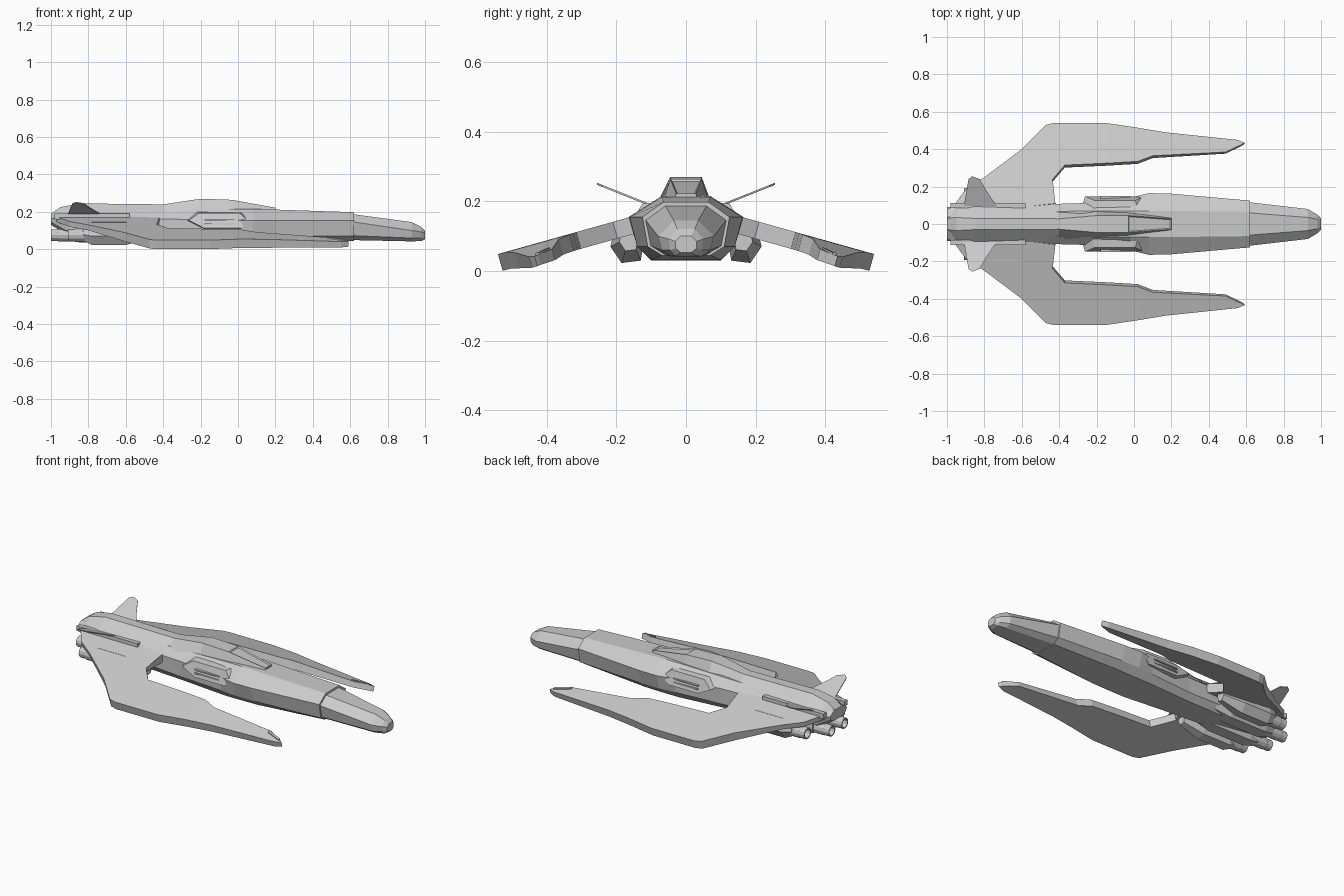
import bpy, bmesh, math
from mathutils import Vector

if "Cube" in bpy.data.objects:
    bpy.data.objects.remove(bpy.data.objects["Cube"])

hull_grey = bpy.data.materials.new("hull_grey")
hull_grey.diffuse_color = (0.6, 0.6, 0.6, 1)
hull_grey.use_nodes = True
hull_grey.node_tree.nodes["Principled BSDF"].inputs["Base Color"].default_value = hull_grey.diffuse_color


def finish(name, bm, mirror=False):
    """Turn a bmesh into a flat-shaded grey object, optionally mirrored across y."""
    bmesh.ops.recalc_face_normals(bm, faces=bm.faces)
    me = bpy.data.meshes.new(name)
    bm.to_mesh(me)
    bm.free()
    me.materials.append(hull_grey)
    ob = bpy.data.objects.new(name, me)
    bpy.context.collection.objects.link(ob)
    if mirror:
        mod = ob.modifiers.new("mirror", 'MIRROR')
        mod.use_axis = (False, True, False)
    return ob


def loft(rings):
    """Skin closed rings of points and cap both ends."""
    bm = bmesh.new()
    rows = [[bm.verts.new(p) for p in r] for r in rings]
    n = len(rows[0])
    for a, b in zip(rows, rows[1:]):
        for i in range(n):
            j = (i + 1) % n
            bm.faces.new((a[i], a[j], b[j], b[i]))
    bm.faces.new(rows[0])
    bm.faces.new(rows[-1])
    return bm


def symmetric(x, half):
    return [(x, y, z) for y, z in half] + [(x, -y, z) for y, z in reversed(half)]


def box(name, x, y, z, mirror=True):
    ring = lambda px: [(px, y[0], z[0]), (px, y[1], z[0]), (px, y[1], z[1]), (px, y[0], z[1])]
    return finish(name, loft([ring(x[0]), ring(x[1])]), mirror)


# Main hull: x, then top, shoulder, chine and keel as (half width, height)
hull = [
    (-1.00, (.04, .19), (.08, .165), (.07, .145), (.05, .13)),
    (-0.92, (.05, .20), (.105, .165), (.09, .10), (.06, .08)),
    (-0.55, (.06, .20), (.105, .165), (.10, .08), (.07, .04)),
    (-0.30, (.07, .21), (.11, .16), (.11, .07), (.08, .035)),
    (-0.02, (.07, .215), (.14, .155), (.13, .07), (.10, .03)),
    (0.08, (.07, .215), (.165, .155), (.14, .07), (.10, .03)),
    (0.20, (.07, .212), (.162, .155), (.14, .07), (.10, .032)),
    (0.62, (.065, .198), (.125, .155), (.11, .07), (.07, .045)),
]
finish("main_hull", loft([symmetric(s[0], s[1:]) for s in hull]))

# Nose cap, slightly smaller than the hull it joins
nose = [
    (0.61, (.06, .188), (.117, .147), (.102, .073), (.065, .049)),
    (0.93, (.035, .145), (.08, .10), (.07, .06), (.045, .042)),
    (0.98, (.025, .12), (.05, .092), (.045, .06), (.03, .044)),
    (1.00, (.015, .10), (.03, .085), (.03, .065), (.015, .053)),
]
finish("nose_cap", loft([symmetric(s[0], s[1:]) for s in nose]))

# Dorsal spine with the canopy at its front end
spine = [
    (-1.00, (.03, .19), (.07, .15)),
    (-0.95, (.035, .225), (.09, .17)),
    (-0.85, (.03, .245), (.105, .18)),
    (-0.40, (.028, .24), (.09, .18)),
    (-0.20, (.045, .27), (.075, .19)),
    (-0.03, (.045, .264), (.065, .20)),
    (0.20, (.028, .222), (.036, .20)),
]
bm = loft([symmetric(s[0], s[1:]) for s in spine])
bmesh.ops.recalc_face_normals(bm, faces=bm.faces)
glass = [f for f in bm.faces if f.calc_center_median().x > 0.05 and f.normal.z > 0.8]
bmesh.ops.inset_individual(bm, faces=glass, thickness=0.008, depth=-0.006)
finish("spine_and_canopy", bm)

# Swept wings with forward prongs: inner edge and outer edge points, tail to tip
edges = [
    ((-.97, .09), (-.90, .185)), ((-.80, .09), (-.80, .25)), ((-.60, .09), (-.60, .40)),
    ((-.42, .11), (-.55, .45)), ((-.46, .21), (-.47, .53)), ((-.37, .315), (-.43, .54)),
    ((-.15, .325), (-.15, .54)), ((.02, .335), (.02, .515)), ((.10, .365), (.17, .49)),
    ((.49, .385), (.55, .45)), ((.575, .425), (.59, .435)),
]


def wing_top(x, y):
    return Vector((x, y, 0.2 - 0.28 * y - 0.06 * max(x, 0)))


down = Vector((0, -0.27, -0.96))
rings = []
for inner, outer in edges:
    a, b = wing_top(*inner), wing_top(*outer)
    t = 0.03 if inner[0] < -0.7 else 0.05 - 0.035 * max(inner[0], 0)
    rings.append([a, b, b + down * t, a + down * t])
bm = loft(rings)
bmesh.ops.triangulate(bm, faces=bm.faces)
finish("wing", bm, True)

# Small plate on the inside of each prong tip
plate = [wing_top(*p) for p in ((.47, .39), (.48, .405), (.57, .432), (.57, .42))]
finish("prong_tip_plate", loft([plate, [p + Vector((0, 0, .006)) for p in plate]]), True)

# Thin tail fins
fin = [(-.91, .09), (-.885, .24), (-.865, .255), (-.825, .24), (-.79, .18), (-.73, .09)]
fin_ring = lambda dz: [(x, y, .145 + .4 * y + dz) for x, y in fin]
finish("tail_fin", loft([fin_ring(0), fin_ring(.006)]), True)

# Shoulder rails beside the spine
box("shoulder_rail", (-.98, -.58), (.085, .112), (.16, .19))

# Side pods: hexagonal blisters with two slots
pod = [(-.28, .155), (-.22, .198), (.02, .198), (.07, .155), (.03, .108), (-.19, .108)]
back = [(x, .08, z) for x, z in pod]
front = [(-.105 + (x + .105) * .9, .148 if z < .19 else .125, .152 + (z - .152) * .9) for x, z in pod]
finish("side_pod", loft([back, front]), True)
for z in (.132, .153):
    box("pod_slot", (-.18, -.02), (.13, .151), (z, z + .007))

# Engine housings under the tail, outer and inner pairs
outer = [(.11, .145), (.20, .145), (.217, .07), (.185, .023), (.13, .03)]
inner = [(.015, .13), (.11, .13), (.115, .07), (.095, .035), (.025, .035)]


def housing(name, prof, centre, stations):
    rings = []
    for x, s in stations:
        rings.append([(x, centre[0] + (y - centre[0]) * s, centre[1] + (z - centre[1]) * s) for y, z in prof])
    finish(name, loft(rings), True)


housing("outer_engine_housing", outer, (.16, .10), ((-.83, .7), (-.78, 1), (-.60, 1), (-.47, .55)))
housing("inner_engine_housing", inner, (.065, .09), ((-.90, .75), (-.84, 1), (-.60, 1), (-.48, .6)))


# Hollow engine nozzles
def nozzle(name, y, z, x0, x1, r):
    def ring(x, rad):
        return [(x, y + rad * math.cos(i * math.pi / 6), z + rad * math.sin(i * math.pi / 6)) for i in range(12)]
    finish(name, loft([ring(x1, r), ring(x0 + .04, r), ring(x0 + .035, r * .92), ring(x0, r * .92),
                       ring(x0, r * .72), ring(x0 + .03, r * .65)]), True)


nozzle("outer_nozzle", .16, .075, -.91, -.78, .036)
nozzle("inner_nozzle", .06, .075, -1.0, -.85, .034)
